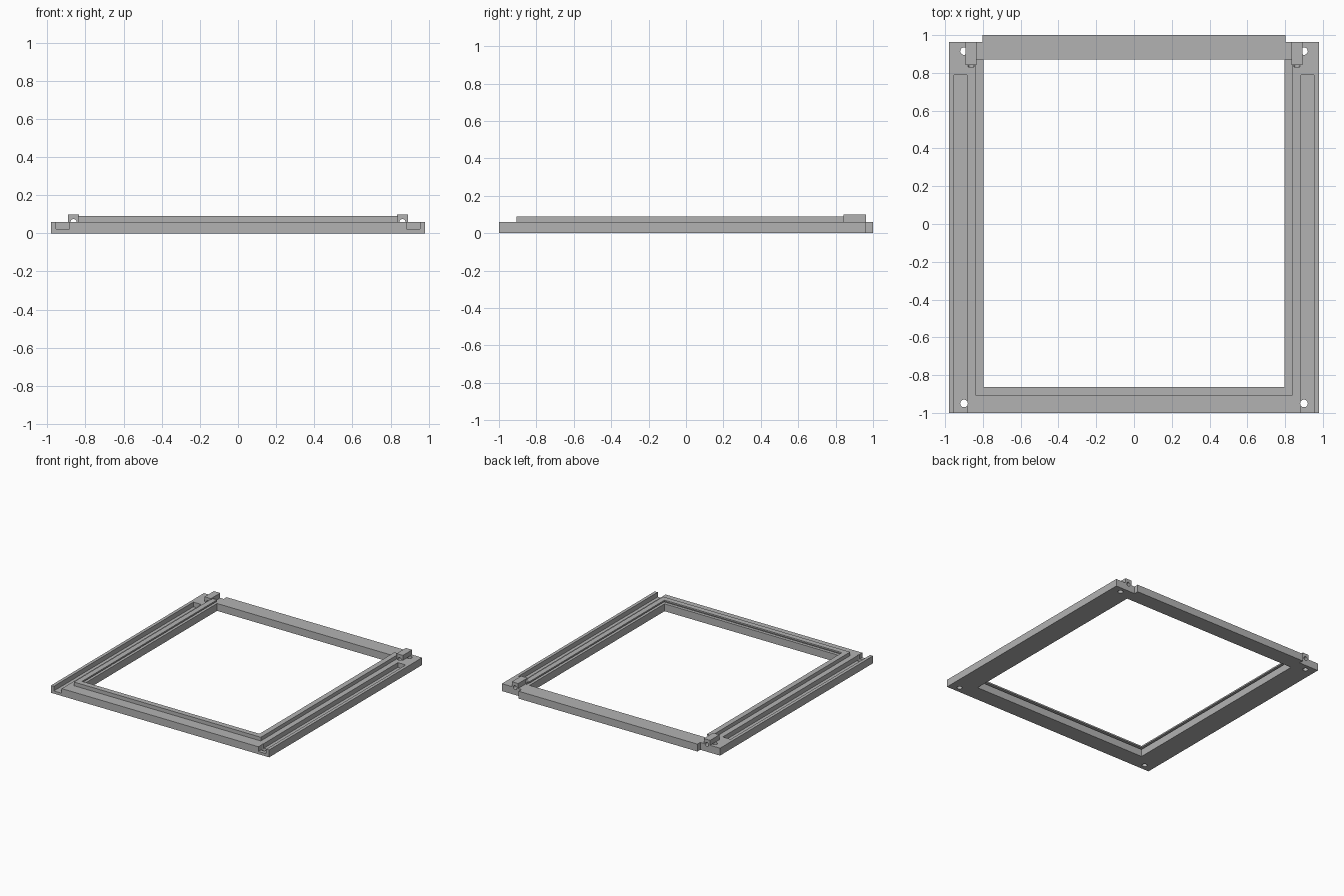
import bpy
import bmesh
from mathutils import Matrix, Vector

cube = bpy.data.objects.get("Cube")
if cube:
    bpy.data.objects.remove(cube, do_unlink=True)

grey = bpy.data.materials.new("plain_grey")
grey.use_nodes = True
colour = (0.45, 0.45, 0.45, 1)
grey.diffuse_color = colour
grey.node_tree.nodes["Principled BSDF"].inputs["Base Color"].default_value = colour

TOP = 0.06      # top of the base frame
RIM_TOP = 0.09  # top of the raised rim


def add_object(name, bm):
    mesh = bpy.data.meshes.new(name)
    bm.to_mesh(mesh)
    bm.free()
    mesh.materials.append(grey)
    ob = bpy.data.objects.new(name, mesh)
    bpy.context.collection.objects.link(ob)
    return ob


def box(name, x, y, z):
    lo, hi = (Vector(p) for p in zip(x, y, z))
    bm = bmesh.new()
    bmesh.ops.create_cube(bm, size=1)
    bmesh.ops.scale(bm, vec=hi - lo, verts=bm.verts)
    bmesh.ops.translate(bm, vec=(lo + hi) / 2, verts=bm.verts)
    return add_object(name, bm)


def rod(name, centre, radius, length, axis="Z"):
    bm = bmesh.new()
    turn = Matrix.Rotation(1.570796, 4, "X") if axis == "Y" else Matrix()
    bmesh.ops.create_cone(bm, cap_ends=True, segments=32, radius1=radius,
                          radius2=radius, depth=length,
                          matrix=Matrix.Translation(centre) @ turn)
    return add_object(name, bm)


def combine(target, tool, operation="DIFFERENCE", keep=False):
    mod = target.modifiers.new("shape", "BOOLEAN")
    mod.object, mod.operation, mod.solver = tool, operation, "EXACT"
    bpy.context.view_layer.objects.active = target
    bpy.ops.object.modifier_apply(modifier=mod.name)
    if not keep:
        bpy.data.objects.remove(tool, do_unlink=True)


def span(side, a, b):
    return sorted((side * a, side * b))


# Base frame with the projecting back bar and the central opening
frame = box("base_frame", (-0.98, 0.98), (-1, 0.963), (0, TOP))
combine(frame, box("back_bar", (-0.803, 0.803), (0.9, 1), (0, TOP)), "UNION")
combine(frame, box("opening", (-0.797, 0.797), (-0.863, 0.87), (-0.1, 0.2)))

# Raised rim on three sides, with a slot for a panel that slides in from the back
rim = box("panel_rim", (-0.84, 0.84), (-0.907, 0.87), (TOP, RIM_TOP))
combine(rim, box("rim_opening", (-0.797, 0.797), (-0.863, 1), (0, 0.2)))
combine(rim, box("panel_slot", (-0.822, 0.822), (-0.888, 1), (0, 0.078)))

for side, label in ((1, "left"), (-1, "right")):
    # Long channel open at the front
    combine(frame, box("channel", span(side, 0.884, 0.954), (-1.1, 0.79), (0.022, 0.1)))
    # Screw holes
    for y in (-0.95, 0.915):
        combine(frame, rod("screw_hole", (side * 0.9, y, 0), 0.02, 0.3))
    # Latch block with a bore that also grooves the frame
    block = box(label + "_latch_block", span(side, 0.834, 0.891), (0.843, 0.963), (TOP, 0.1))
    bore = rod("bore", (side * 0.862, 0.93, 0.059), 0.016, 0.2, "Y")
    combine(block, bore, keep=True)
    combine(frame, bore)
